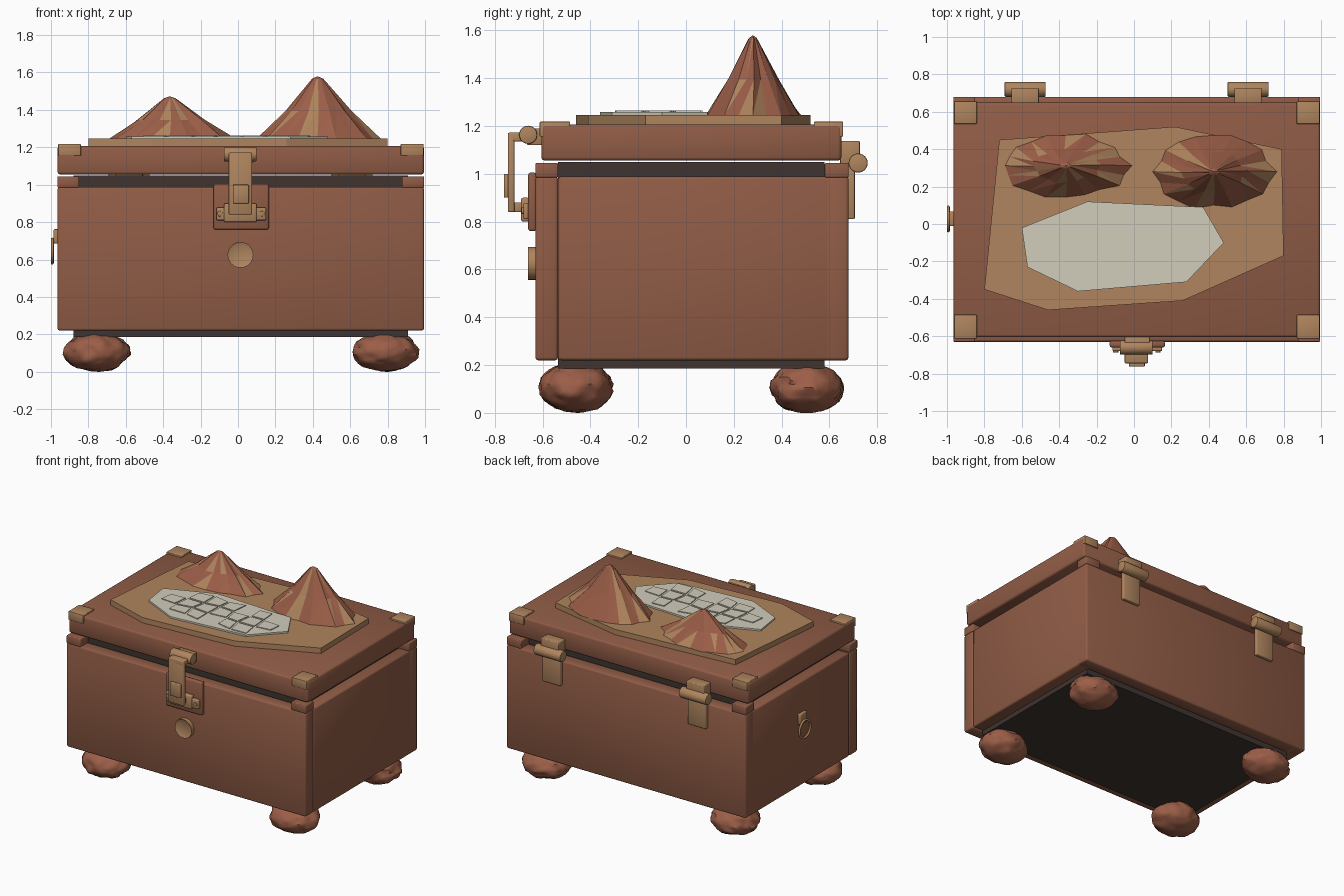
import bpy, bmesh, math, random
from mathutils import Vector, Matrix, noise

cube = bpy.data.objects.get("Cube")
if cube:
    bpy.data.objects.remove(cube, do_unlink=True)
random.seed(4)


def material(name, rgb):
    mat = bpy.data.materials.new(name)
    mat.use_nodes = True
    colour = (*rgb, 1.0)
    mat.diffuse_color = colour
    mat.node_tree.nodes["Principled BSDF"].inputs["Base Color"].default_value = colour
    return mat


leather = material("brown leather", (.28, .107, .061))
clay = material("red brown clay", (.33, .112, .064))
brass = material("tan brass", (.43, .235, .112))
stone = material("pale stone", (.64, .61, .5))
dark = material("dark wood", (.05, .035, .031))


def finish(name, bm, mats, smooth_angle=None):
    """Turn a bmesh into a named object, smooth below the given angle."""
    bmesh.ops.recalc_face_normals(bm, faces=bm.faces[:])
    mesh = bpy.data.meshes.new(name)
    bm.to_mesh(mesh)
    bm.free()
    for mat in mats:
        mesh.materials.append(mat)
    if smooth_angle:
        mesh.shade_smooth()
        mesh.set_sharp_from_angle(angle=math.radians(smooth_angle))
    obj = bpy.data.objects.new(name, mesh)
    bpy.context.collection.objects.link(obj)
    return obj


def box(name, x, y, z, mat, bevel=0.0):
    """Box from three (low, high) spans with optional rounded edges."""
    bm = bmesh.new()
    bmesh.ops.create_cube(bm, size=1)
    for v in bm.verts:
        v.co = [(a + b) / 2 + c * (b - a) for (a, b), c in zip((x, y, z), v.co)]
    if bevel:
        bmesh.ops.bevel(bm, geom=bm.edges[:], offset=bevel, segments=2,
                        profile=.5, affect='EDGES')
    return finish(name, bm, [mat], 50 if bevel else None)


def cylinder(name, centre, radius, length, axis, mat, rim=0.0):
    """Cylinder along an axis, with rounded rims and an optional sunk face."""
    bm = bmesh.new()
    rot = Vector((0, 0, 1)).rotation_difference(Vector(axis)).to_matrix().to_4x4()
    bmesh.ops.create_cone(bm, cap_ends=True, segments=24, radius1=radius, radius2=radius,
                          depth=length, matrix=Matrix.Translation(centre) @ rot)
    caps = [f for f in bm.faces if len(f.verts) > 4]
    if rim:
        bmesh.ops.inset_individual(bm, faces=caps, thickness=rim, depth=-.008)
    else:
        edges = list({e for f in caps for e in f.edges})
        bmesh.ops.bevel(bm, geom=edges, offset=radius * .15, segments=2,
                        profile=.5, affect='EDGES')
    return finish(name, bm, [mat], 40)


def slab(name, points, z0, z1, mat):
    """Flat polygon extruded between two heights."""
    bm = bmesh.new()
    face = bm.faces.new([bm.verts.new((x, y, z0)) for x, y in points])
    top = bmesh.ops.extrude_face_region(bm, geom=[face])["geom"]
    for v in top:
        if isinstance(v, bmesh.types.BMVert):
            v.co.z = z1
    return finish(name, bm, [mat])


def mountain(name, centre, radii, height, segments):
    """Ridged peak whose facets are mostly clay with some tan ones."""
    bm = bmesh.new()
    base = Vector(centre)
    ridge = [(.93 if i % 2 else 1.0) * random.uniform(.93, 1.03) for i in range(segments)]
    rings = []
    for scale, level in ((1, 0), (.54, .45), (.09, .96)):
        ring = []
        for i in range(segments):
            a = math.tau * (i + .3 * level) / segments
            r = scale * ridge[i] * (random.uniform(.92, 1.06) if level else 1)
            ring.append(bm.verts.new(base + Vector(
                (radii[0] * r * math.cos(a), radii[1] * r * math.sin(a), height * level))))
        rings.append(ring)
    bm.faces.new(rings[0])
    apex = bm.verts.new(base + Vector((0, 0, height)))
    for i in range(segments):
        j = (i + 1) % segments
        tan_strip = random.random() < .3
        for low, high in zip(rings, rings[1:]):
            for tri in ((low[i], low[j], high[j]), (low[i], high[j], high[i])):
                tan = random.random() < (.55 if tan_strip else .12)
                bm.faces.new(tri).material_index = int(tan)
        bm.faces.new((rings[-1][i], rings[-1][j], apex))
    return finish(name, bm, [clay, brass])


# Chest body: dark core wrapped by leather panels
box("core", (-.88, .91), (-.535, .58), (.185, 1.05), dark)
box("front_panel", (-.965, .995), (-.63, -.535), (.22, .988), leather, .012)
box("back_panel", (-.965, .995), (.58, .68), (.22, .988), leather, .012)
for side, span in (("right", (-.965, -.86)), ("left", (.89, .995))):
    box(side + "_panel", span, (-.535, .675), (.22, .988), leather, .012)
    cap = (-.965, -.85) if side == "right" else (.877, .995)
    box(side + "_front_rim_cap", cap, (-.63, -.535), (.985, 1.045), leather, .005)
    box(side + "_back_rim_cap", cap, (.58, .68), (.985, 1.045), leather, .005)

# Lid with brass corner plates
box("lid", (-.965, .995), (-.605, .65), (1.055, 1.207), leather, .014)
for side, span in (("right", (-.962, -.84)), ("left", (.87, .992))):
    for end, depth in (("front", (-.612, -.485)), ("back", (.535, .657))):
        box(f"{side}_{end}_corner_plate", span, depth, (1.155, 1.218), brass, .004)

# Lumpy feet
for side, x in (("right", -.758), ("left", .788)):
    for end, y in (("front", -.46), ("back", .505)):
        bm = bmesh.new()
        bmesh.ops.create_icosphere(bm, subdivisions=4, radius=1)
        for v in bm.verts:
            lump = .96 + .09 * noise.noise(v.co * 2.2 + Vector((x, y, 0)) * 9)
            lump += .05 * noise.noise(v.co * 5 + Vector((y, x, 3)))
            v.co = Vector((.18 * v.co.x, .158 * v.co.y, .108 * v.co.z)) * lump
            v.co += Vector((x, y, .106))
        finish(f"{side}_{end}_foot", bm, [clay], 35)

# Landscape on the lid: plateau, paved ground and two peaks
slab("plateau", [(-.72, .45), (.22, .52), (.79, .4), (.8, -.17), (.26, -.41),
                 (-.46, -.46), (-.8, -.35)], 1.2, 1.246, brass)
slab("paved_ground", [(-.25, .12), (.37, .09), (.48, -.1), (.28, -.31),
                      (-.3, -.36), (-.57, -.23), (-.6, -.02)], 1.24, 1.258, stone)
corners = {(c, r): Vector((-.5 + .127 * c + random.uniform(-.02, .02),
                           .065 - .118 * r + random.uniform(-.018, .018)))
           for c in range(8) for r in range(4)}
for r, columns in enumerate(((1, 2, 3, 5), range(7), (1, 2, 4, 5))):
    for c in columns:
        quad = [corners[c + i, r + j] for i, j in ((0, 0), (0, 1), (1, 1), (1, 0))]
        middle = sum(quad, Vector((0, 0))) / 4
        slab("paving_stone", [middle.lerp(p, .87) for p in quad], 1.25, 1.264, stone)
mountain("low_peak", (-.365, .312, 1.244), (.35, .178), .228, 20)
mountain("high_peak", (.425, .28, 1.244), (.335, .208), .336, 20)

# Front clasp
box("clasp_back_plate", (-.13, .165), (-.66, -.625), (.76, 1.005), leather, .01)
box("clasp_strap", (-.05, .075), (-.745, -.718), (.84, 1.165), brass, .006)
box("clasp_arm", (-.05, .075), (-.745, -.64), (1.135, 1.172), brass, .006)
cylinder("clasp_hinge", (.012, -.66, 1.163), .038, .175, (1, 0, 0), brass)
box("clasp_hinge_mount", (-.05, .085), (-.665, -.6), (1.12, 1.19), brass, .004)
box("clasp_tab", (-.028, .058), (-.762, -.74), (.9, 1.0), brass, .005)
box("clasp_catch", (-.075, .1), (-.69, -.655), (.8, .9), brass, .008)
box("clasp_catch_lugs", (-.115, .15), (-.68, -.655), (.81, .878), brass, .006)
box("clasp_staple", (-.03, .055), (-.73, -.68), (.84, .88), brass, .004)
for x in (-.097, .128):
    cylinder("clasp_screw", (x, -.682, .845), .014, .012, (0, 1, 0), brass)

# Round front boss
cylinder("front_boss", (.013, -.642, .625), .069, .036, (0, 1, 0), brass, .016)

# Ring pull on the right side
box("ring_mount", (-.986, -.96), (-.012, .068), (.685, .762), brass, .006)
path = bpy.data.curves.new("ring_pull", 'CURVE')
path.dimensions = '3D'
path.bevel_depth = .008
path.bevel_resolution = 2
spline = path.splines.new('POLY')
spline.points.add(31)
spline.use_cyclic_u = True
for i, p in enumerate(spline.points):
    a = math.tau * i / len(spline.points)
    p.co = (-.993, .027 + .064 * math.cos(a), .645 + .064 * math.sin(a), 1)
path.materials.append(brass)
bpy.context.collection.objects.link(bpy.data.objects.new("ring_pull", path))

# Back hinges
for side, x in (("right", -.582), ("left", .61)):
    leaf = (x - .073, x + .073)
    cylinder(side + "_hinge_barrel", (x, .72, 1.045), .04, .22, (1, 0, 0), brass)
    box(side + "_hinge_lower_leaf", leaf, (.675, .706), (.81, 1.05), brass, .005)
    box(side + "_hinge_upper_leaf", leaf, (.645, .727), (1.04, 1.138), brass, .005)
